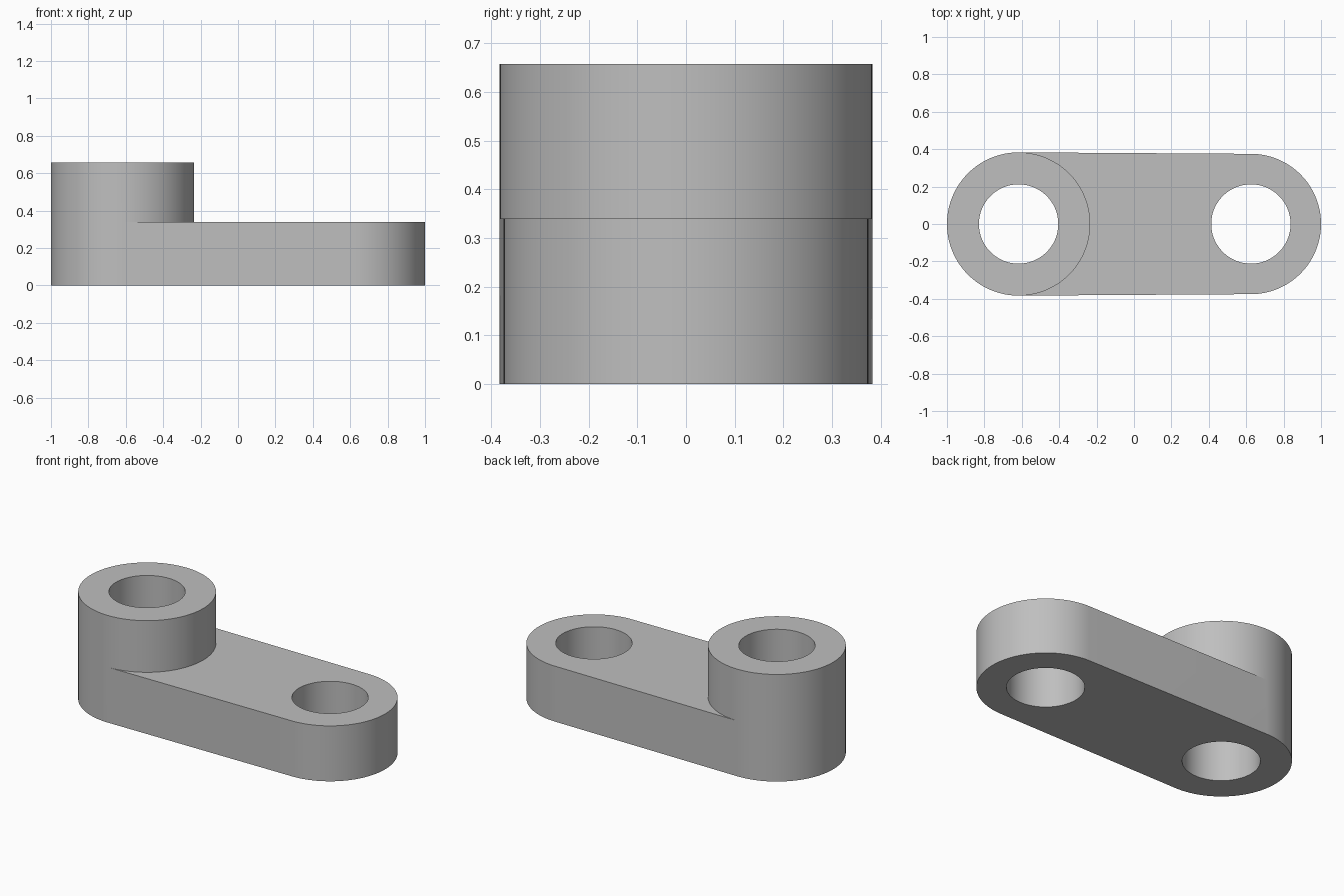
import bpy, bmesh
from math import acos, cos, sin, pi
from mathutils import Vector

if "Cube" in bpy.data.objects:
    bpy.data.objects.remove(bpy.data.objects["Cube"], do_unlink=True)

BOSS_X, BOSS_R = -0.617, 0.383
END_X, END_R = 0.625, 0.375
HOLE_R, ARM_H, BOSS_H = 0.212, 0.34, 0.657
SEG = 64

mat = bpy.data.materials.new("grey metal")
mat.use_nodes = True
colour = (0.52, 0.52, 0.52, 1)
mat.diffuse_color = colour
mat.node_tree.nodes["Principled BSDF"].inputs["Base Color"].default_value = colour

bm = bmesh.new()


def arc(x, r, a, b, n=SEG):
    return [Vector((x + r * cos(a + (b - a) * i / n), r * sin(a + (b - a) * i / n), 0))
            for i in range(n + 1)]


def wall(points, z0, z1):
    low = [bm.verts.new((p.x, p.y, z0)) for p in points]
    high = [bm.verts.new((p.x, p.y, z1)) for p in points]
    for i in range(len(points) - 1):
        bm.faces.new((low[i], low[i + 1], high[i + 1], high[i])).smooth = True


def cap(loops, z, up):
    edges = []
    for loop in loops:
        vs = [bm.verts.new((p.x, p.y, z)) for p in loop]
        edges += [bm.edges.new((v, vs[i - 1])) for i, v in enumerate(vs)]
    bmesh.ops.triangle_fill(bm, edges=edges, use_beauty=True, normal=(0, 0, up))


# Outlines: two round ends joined by tangent sides
t = acos((BOSS_R - END_R) / (END_X - BOSS_X))
end_arc = arc(END_X, END_R, -t, t)
boss_far = arc(BOSS_X, BOSS_R, t, 2 * pi - t)
boss_near = arc(BOSS_X, BOSS_R, -t, t)
boss_hole = arc(BOSS_X, HOLE_R, 0, 2 * pi, 2 * SEG)
end_hole = arc(END_X, HOLE_R, 0, 2 * pi, 2 * SEG)

# Arm sides, rounded end and the full-height back of the boss
wall(end_arc, 0, ARM_H)
wall([end_arc[-1], boss_far[0]], 0, ARM_H)
wall([boss_far[-1], end_arc[0]], 0, ARM_H)
wall(boss_far, 0, ARM_H)
wall(boss_far, ARM_H, BOSS_H)
wall(boss_near, ARM_H, BOSS_H)

# Bores
wall(boss_hole, 0, BOSS_H)
wall(end_hole, 0, ARM_H)

# Underside, arm top and boss top
cap([end_arc + boss_far, boss_hole[:-1], end_hole[:-1]], 0, -1)
cap([end_arc + boss_near[::-1], end_hole[:-1]], ARM_H, 1)
cap([boss_far + boss_near[1:-1], boss_hole[:-1]], BOSS_H, 1)

bmesh.ops.remove_doubles(bm, verts=bm.verts[:], dist=0.0001)
bmesh.ops.recalc_face_normals(bm, faces=bm.faces[:])
mesh = bpy.data.meshes.new("crank_arm")
bm.to_mesh(mesh)
bm.free()
mesh.materials.append(mat)
link = bpy.data.objects.new("crank_arm", mesh)
bpy.context.collection.objects.link(link)

# Smooth round walls with sharp rims
bpy.context.view_layer.objects.active = link
link.select_set(True)
bpy.ops.object.shade_smooth_by_angle(angle=pi / 6)
